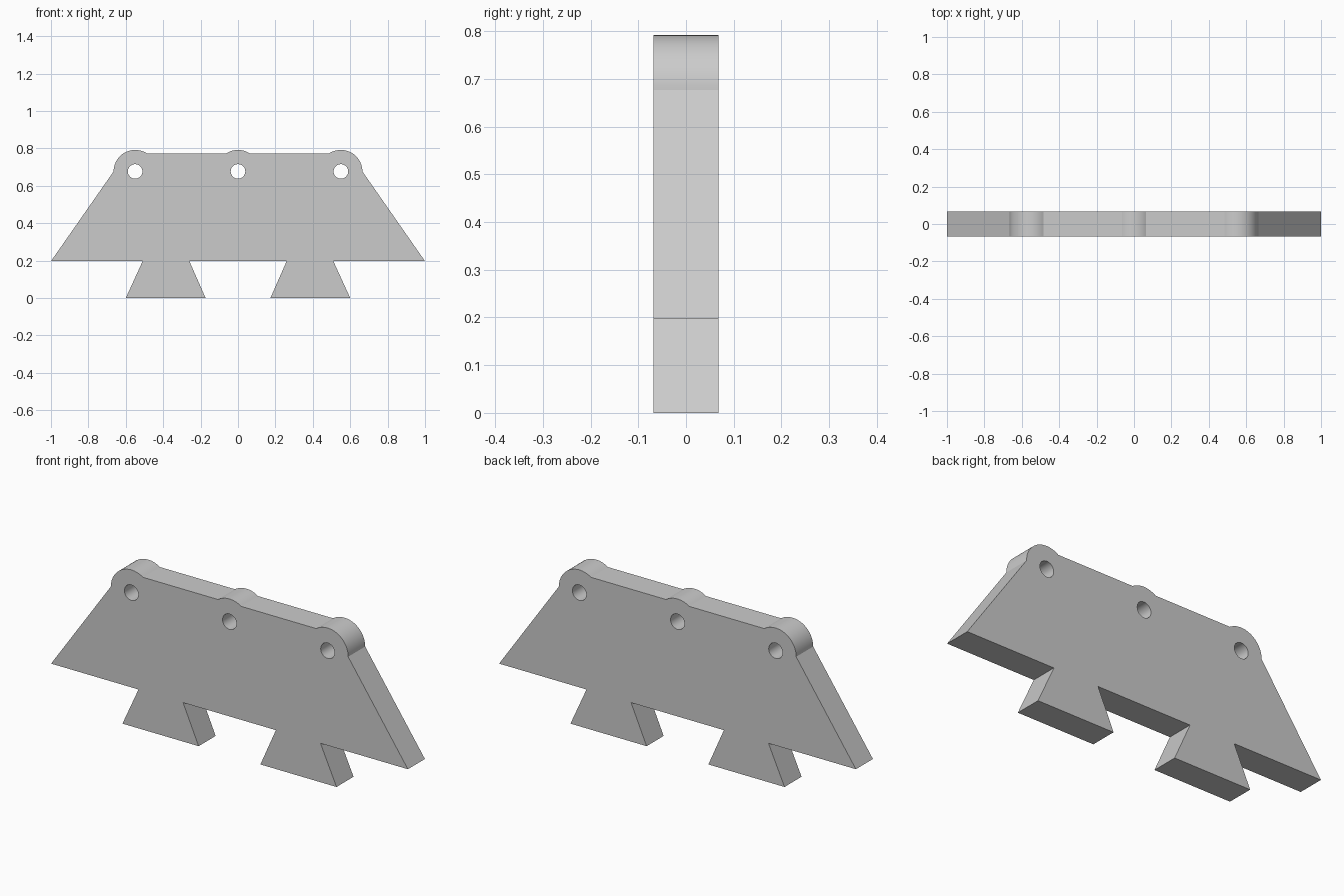
import bpy
import bmesh
from math import acos, asin, cos, sin, pi, radians
from mathutils import Vector

cube = bpy.data.objects.get("Cube")
if cube:
    bpy.data.objects.remove(cube, do_unlink=True)

HALF_DEPTH = 0.068
LEDGE, TOP = 0.197, 0.772          # underside and flat top of the plate
HOLE_Z, HOLE_X = 0.677, 0.55
LUG_R, HOLE_R = 0.115, 0.039


def arc(cx, radius, start, end, steps):
    """Points on an arc around a lug centre."""
    angles = [start + (end - start) * i / steps for i in range(steps + 1)]
    return [(cx + radius * cos(a), HOLE_Z + radius * sin(a)) for a in angles]


# Right half of the outline: dovetail foot, sloped end, end lug, half centre lug
meet = asin((TOP - HOLE_Z) / LUG_R)
half = [(0.26, LEDGE), (0.173, 0), (0.6, 0), (0.51, LEDGE), (1, LEDGE)]
half += arc(HOLE_X, LUG_R, 0, pi - meet, 24)
half += arc(0, LUG_R, meet, pi / 2, 8)
outline = half + [(-x, z) for x, z in reversed(half[:-1])]

# Fill the outline around the three holes, then extrude it through the depth
bm = bmesh.new()


def add_loop(points):
    verts = [bm.verts.new((x, -HALF_DEPTH, z)) for x, z in points]
    for a, b in zip(verts, verts[1:] + verts[:1]):
        bm.edges.new((a, b))


add_loop(outline)
for x in (-HOLE_X, 0, HOLE_X):
    add_loop(arc(x, HOLE_R, 0, 2 * pi, 32)[:-1])
bmesh.ops.triangle_fill(bm, edges=bm.edges[:], use_beauty=True, normal=Vector((0, -1, 0)))
ext = bmesh.ops.extrude_face_region(bm, geom=bm.faces[:], use_keep_orig=True)
back = [g for g in ext["geom"] if isinstance(g, bmesh.types.BMVert)]
bmesh.ops.translate(bm, verts=back, vec=(0, 2 * HALF_DEPTH, 0))
bmesh.ops.recalc_face_normals(bm, faces=bm.faces[:])
bmesh.ops.dissolve_limit(bm, angle_limit=radians(0.5), verts=bm.verts[:], edges=bm.edges[:])

mesh = bpy.data.meshes.new("bracket_plate")
bm.to_mesh(mesh)
bm.free()
plate = bpy.data.objects.new("bracket_plate", mesh)
bpy.context.collection.objects.link(plate)

# Plain grey material
grey = bpy.data.materials.new("plain_grey")
grey.use_nodes = True
colour = (0.6, 0.6, 0.6, 1)
grey.diffuse_color = colour
grey.node_tree.nodes["Principled BSDF"].inputs["Base Color"].default_value = colour
mesh.materials.append(grey)

# Smooth the rounded lugs and holes, keep the other edges crisp
bpy.ops.object.select_all(action="DESELECT")
plate.select_set(True)
bpy.context.view_layer.objects.active = plate
bpy.ops.object.shade_smooth_by_angle(angle=radians(28))
